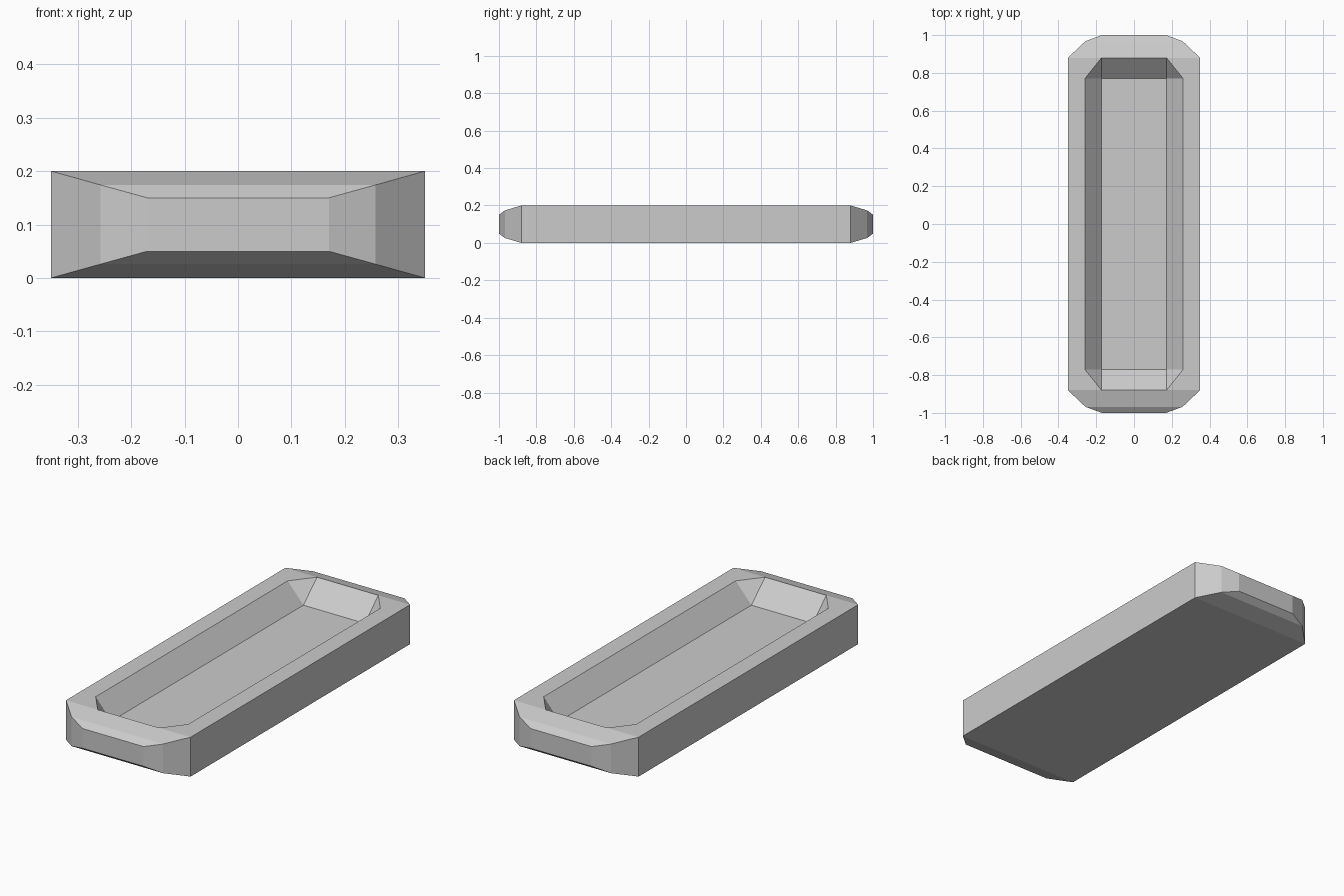
import bpy, bmesh

if "Cube" in bpy.data.objects:
    bpy.data.objects.remove(bpy.data.objects["Cube"])

H, FLOOR = 0.20, 0.10
# Rounded end outline: (x, y, amount the edge is chamfered in z)
END = [(0.35, 0.88, 0.0), (0.257, 0.968, 0.026), (0.17, 1.0, 0.05)]
RX, RY = 0.26, 0.77     # pocket side at the rim / floor end
FX, EY = 0.172, 0.88    # floor side / pocket end at the rim

bm = bmesh.new()


def face(*pts):
    bm.faces.new([bm.verts.new(p) for p in pts])


# Quarter of the outer shell: underside and long side
X, Y, _ = END[0]
face((0, 0, 0), (X, 0, 0), (X, Y, 0), (0, Y, 0))
face((X, 0, 0), (X, Y, 0), (X, Y, H), (X, 0, H))

# Faceted end: upright facets plus upper and lower chamfer strips
for i, ((x0, y0, c0), (x1, y1, c1)) in enumerate(zip(END, END[1:])):
    face((x0, y0, c0), (x1, y1, c1), (x1, y1, H - c1), (x0, y0, H - c0))
    face((0, y0, c0), (x0, y0, c0), (x1, y1, c1), (0, y1, c1))
    rim_point = [(FX, EY, H)] if i == 0 else []
    face((0, y0, H - c0), *rim_point, (x0, y0, H - c0), (x1, y1, H - c1), (0, y1, H - c1))
x, y, c = END[-1]
face((0, y, c), (x, y, c), (x, y, H - c), (0, y, H - c))

# Flat rim around the pocket
face((X, 0, H), (X, Y, H), (RX, RY, H), (RX, 0, H))
face((X, Y, H), (FX, EY, H), (RX, RY, H))

# Sloped pocket walls, corner facet and floor
face((RX, 0, H), (RX, RY, H), (FX, RY, FLOOR), (FX, 0, FLOOR))
face((RX, RY, H), (FX, EY, H), (FX, RY, FLOOR))
face((FX, EY, H), (0, EY, H), (0, RY, FLOOR), (FX, RY, FLOOR))
face((0, 0, FLOOR), (FX, 0, FLOOR), (FX, RY, FLOOR), (0, RY, FLOOR))

# Mirror the quarter to a closed tray
for axis in (0, 1):
    geom = bmesh.ops.duplicate(bm, geom=bm.verts[:] + bm.edges[:] + bm.faces[:])["geom"]
    for v in geom:
        if isinstance(v, bmesh.types.BMVert):
            v.co[axis] *= -1
bmesh.ops.remove_doubles(bm, verts=bm.verts[:], dist=0.0005)
bmesh.ops.recalc_face_normals(bm, faces=bm.faces[:])

mesh = bpy.data.meshes.new("tray")
bm.to_mesh(mesh)
bm.free()
tray = bpy.data.objects.new("tray", mesh)
bpy.context.collection.objects.link(tray)
